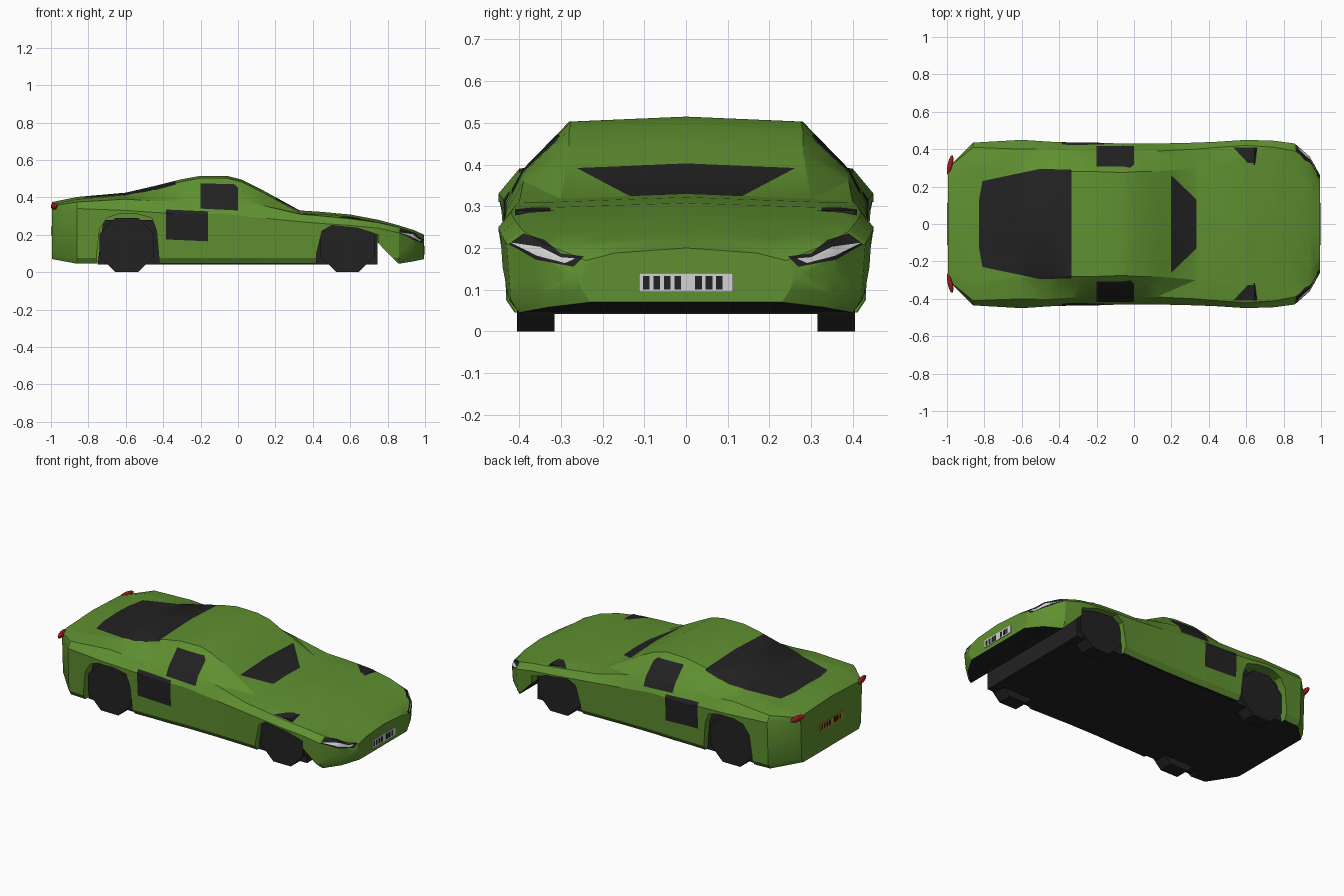
import bpy
import bmesh
from mathutils import Vector

if "Cube" in bpy.data.objects:
    bpy.data.objects.remove(bpy.data.objects["Cube"])


def material(name, rgb):
    m = bpy.data.materials.new(name)
    m.use_nodes = True
    m.diffuse_color = (*rgb, 1)
    m.node_tree.nodes["Principled BSDF"].inputs["Base Color"].default_value = (*rgb, 1)
    return m


green = material("body green", (0.115, 0.28, 0.03))
black = material("matte black", (0.016, 0.016, 0.016))
white = material("lamp white", (0.65, 0.65, 0.65))
red = material("tail red", (0.35, 0.012, 0.012))
amber = material("plate amber", (0.5, 0.25, 0.01))


def finish(bm, name, mats):
    """Turn a bmesh into an object in the scene."""
    bmesh.ops.recalc_face_normals(bm, faces=bm.faces[:])
    mesh = bpy.data.meshes.new(name)
    bm.to_mesh(mesh)
    bm.free()
    for m in mats:
        mesh.materials.append(m)
    obj = bpy.data.objects.new(name, mesh)
    bpy.context.collection.objects.link(obj)
    return obj


def prism(name, profile, y0, y1, mats, index=0):
    """Extrude a side profile (x, z) from y0 to y1."""
    bm = bmesh.new()
    face = bm.faces.new([bm.verts.new((x, y0, z)) for x, z in profile])
    out = bmesh.ops.extrude_face_region(bm, geom=[face])["geom"]
    moved = [g for g in out if isinstance(g, bmesh.types.BMVert)]
    bmesh.ops.translate(bm, verts=moved, vec=(0, y1 - y0, 0))
    for f in bm.faces:
        f.material_index = index
    return finish(bm, name, mats)


def plate(name, centre, size, mat):
    bm = bmesh.new()
    bmesh.ops.create_cube(bm, size=1)
    bmesh.ops.scale(bm, vec=size, verts=bm.verts[:])
    bmesh.ops.translate(bm, vec=centre, verts=bm.verts[:])
    return finish(bm, name, [mat])


# Body stations: x, half width, belt z, shoulder y, shoulder z, roof edge y, centre z
stations = [
    (-0.995, 0.30, 0.33, 0.30, 0.355, 0.26, 0.375),
    (-0.86, 0.435, 0.34, 0.41, 0.375, 0.33, 0.402),
    (-0.6, 0.45, 0.33, 0.40, 0.39, 0.28, 0.425),
    (-0.45, 0.44, 0.32, 0.40, 0.38, 0.28, 0.46),
    (-0.3, 0.435, 0.31, 0.39, 0.385, 0.28, 0.497),
    (-0.2, 0.435, 0.31, 0.39, 0.39, 0.28, 0.515),
    (-0.06, 0.43, 0.31, 0.39, 0.39, 0.275, 0.515),
    (0.02, 0.43, 0.30, 0.39, 0.38, 0.28, 0.495),
    (0.12, 0.43, 0.29, 0.39, 0.36, 0.28, 0.445),
    (0.33, 0.435, 0.27, 0.40, 0.31, 0.30, 0.33),
    (0.45, 0.44, 0.26, 0.41, 0.30, 0.32, 0.322),
    (0.6, 0.45, 0.25, 0.42, 0.285, 0.36, 0.308),
    (0.75, 0.445, 0.235, 0.41, 0.265, 0.34, 0.28),
    (0.86, 0.43, 0.21, 0.39, 0.24, 0.30, 0.25),
    (0.94, 0.36, 0.185, 0.34, 0.21, 0.26, 0.225),
    (0.995, 0.26, 0.13, 0.24, 0.17, 0.17, 0.20),
]
bm = bmesh.new()
rings = []
for x, w, belt, ys, zs, yr, top in stations:
    low = 0.045 if abs(x) < 0.9 else 0.07 if abs(x) > 0.95 else 0.058
    half = [(w - 0.03, low), (w - 0.01, low + 0.03), (w, belt), (ys, zs), (yr, top - 0.012)]
    ring = half + [(0, top)] + [(-y, z) for y, z in reversed(half)]
    rings.append([bm.verts.new((x, y, z)) for y, z in ring])
n = len(rings[0])
for a, b in zip(rings, rings[1:]):
    for i in range(n):
        j = (i + 1) % n
        f = bm.faces.new((a[i], a[j], b[j], b[i]))
        f.material_index = int(j == 0)
bm.faces.new(rings[0])
bm.faces.new(rings[-1])
body_mats = [green, black, white]
body = finish(bm, "body", body_mats)

# Wheel arches and the gap behind the front bumper
rear_arch = [(-0.76, -0.05), (-0.755, 0.1), (-0.74, 0.23), (-0.7, 0.29), (-0.64, 0.31),
             (-0.54, 0.31), (-0.46, 0.29), (-0.435, 0.22), (-0.42, 0.04), (-0.42, -0.05)]
front_arch = [(0.415, -0.05), (0.42, 0.1), (0.45, 0.22), (0.5, 0.25), (0.64, 0.235),
              (0.75, 0.2), (0.75, -0.05)]
bumper_gap = [(0.74, -0.05), (0.74, 0.165), (0.88, 0.022), (0.88, -0.05)]
cutters = [prism("gap_cutter", bumper_gap, -0.6, 0.6, body_mats, 1)]
for side in (-1, 1):
    for arch in (rear_arch, front_arch):
        cutters.append(prism("arch_cutter", arch, side * 0.36, side * 0.6, body_mats))
bpy.context.view_layer.objects.active = body
for cutter in cutters:
    mod = body.modifiers.new("cut", "BOOLEAN")
    mod.operation = "DIFFERENCE"
    mod.solver = "EXACT"
    mod.object = cutter
    bpy.ops.object.modifier_apply(modifier=mod.name)
    bpy.data.objects.remove(cutter)


def inside(p, outline):
    hit = False
    for a, b in zip(outline, outline[1:] + outline[:1]):
        if (a[1] > p[1]) != (b[1] > p[1]):
            if p[0] < a[0] + (b[0] - a[0]) * (p[1] - a[1]) / (b[1] - a[1]):
                hit = not hit
    return hit


def paint(bm, axis, sign, outline, index, min_x=-2):
    """Cut an outline, projected along an axis, into the faces turned that way."""
    u, v = [k for k in range(3) if k != axis]

    def nearby():
        bm.normal_update()
        found = []
        for f in bm.faces:
            if f.normal[axis] * sign < 0.1 or f.calc_center_median().x < min_x:
                continue
            if all(min(q.co[k] for q in f.verts) < max(p[i] for p in outline) and
                   max(q.co[k] for q in f.verts) > min(p[i] for p in outline)
                   for i, k in enumerate((u, v))):
                found.append(f)
        return found

    for a, b in zip(outline, outline[1:] + outline[:1]):
        faces = nearby()
        edges = {e for f in faces for e in f.edges}
        verts = {q for f in faces for q in f.verts}
        co, no = Vector(), Vector()
        co[u], co[v] = a
        no[u], no[v] = b[1] - a[1], a[0] - b[0]
        bmesh.ops.bisect_plane(bm, geom=[*verts, *edges, *faces], dist=1e-5,
                               plane_co=co, plane_no=no.normalized())
    for f in nearby():
        c = f.calc_center_median()
        if inside((c[u], c[v]), outline):
            f.material_index = index


def both(half):
    return half + [(x, -y) for x, y in reversed(half)]


# Glass, vents and headlamps cut into the body
bm = bmesh.new()
bm.from_mesh(body.data)
bmesh.ops.triangulate(bm, faces=bm.faces[:])
paint(bm, 2, 1, both([(0.197, 0.262), (0.215, 0.245), (0.335, 0.13)]), 1)
paint(bm, 2, 1, both([(-0.83, 0.12), (-0.81, 0.23), (-0.5, 0.295), (-0.335, 0.29)]), 1)
window = [(-0.2, 0.34), (-0.2, 0.475), (-0.02, 0.47), (0, 0.45), (0, 0.33)]
intake = [(-0.385, 0.175), (-0.385, 0.335), (-0.16, 0.325), (-0.16, 0.165)]
hood_vent = [(0.53, 0.41), (0.66, 0.41), (0.65, 0.325), (0.61, 0.325)]
lamp = [(0.425, 0.21), (0.39, 0.235), (0.34, 0.22), (0.3, 0.187), (0.245, 0.18),
        (0.27, 0.155), (0.36, 0.172)]
lens = [(0.42, 0.213), (0.35, 0.203), (0.3, 0.178), (0.265, 0.175), (0.29, 0.164), (0.36, 0.182)]
for side in (-1, 1):
    paint(bm, 1, side, window, 1)
    paint(bm, 1, side, intake, 1)
    paint(bm, 2, 1, [(x, side * y) for x, y in hood_vent], 1)
    paint(bm, 0, 1, [(side * y, z) for y, z in lamp], 1, 0.8)
    paint(bm, 0, 1, [(side * y, z) for y, z in lens], 2, 0.8)
bm.to_mesh(body.data)
bm.free()
bpy.ops.object.select_all(action="DESELECT")
body.select_set(True)
bpy.ops.object.shade_smooth_by_angle(angle=0.5)

# Chassis block that fills the arches and shows underneath
prism("chassis", [(-0.75, 0.042), (0.745, 0.042), (0.745, 0.2), (0.46, 0.235),
                  (-0.44, 0.25), (-0.46, 0.28), (-0.72, 0.28)], -0.39, 0.39, [black])

# Eight-sided wheels and oval tail lamps
for side, label in ((-1, "right"), (1, "left")):
    for x, end in ((-0.595, "rear"), (0.585, "front")):
        bpy.ops.mesh.primitive_cylinder_add(vertices=8, radius=0.157, depth=0.09,
                                            location=(x, side * 0.36, 0.145))
        wheel = bpy.context.object
        wheel.name = end + "_wheel_" + label
        wheel.rotation_euler = (1.5708, 0.3927, 0)
        wheel.data.materials.append(black)
    bpy.ops.mesh.primitive_uv_sphere_add(segments=12, ring_count=8, radius=1,
                                         location=(-0.983, side * 0.315, 0.352))
    tail = bpy.context.object
    tail.name = "tail_lamp_" + label
    tail.scale = (0.014, 0.055, 0.018)
    tail.rotation_euler.z = side * -0.2
    tail.data.materials.append(red)
    bpy.ops.object.shade_smooth()

# Registration plates with plain dark bars
for end, z, mat, label in ((1, 0.117, white, "front"), (-1, 0.22, amber, "rear")):
    plate(label + "_plate", (end * 0.996, 0, z), (0.006, 0.226, 0.046), mat)
    for k in range(8):
        if k != 4:
            y = end * (-0.095 + 0.025 * k)
            plate(label + "_plate_bar", (end * 0.9985, y, z), (0.003, 0.016, 0.032), black)
